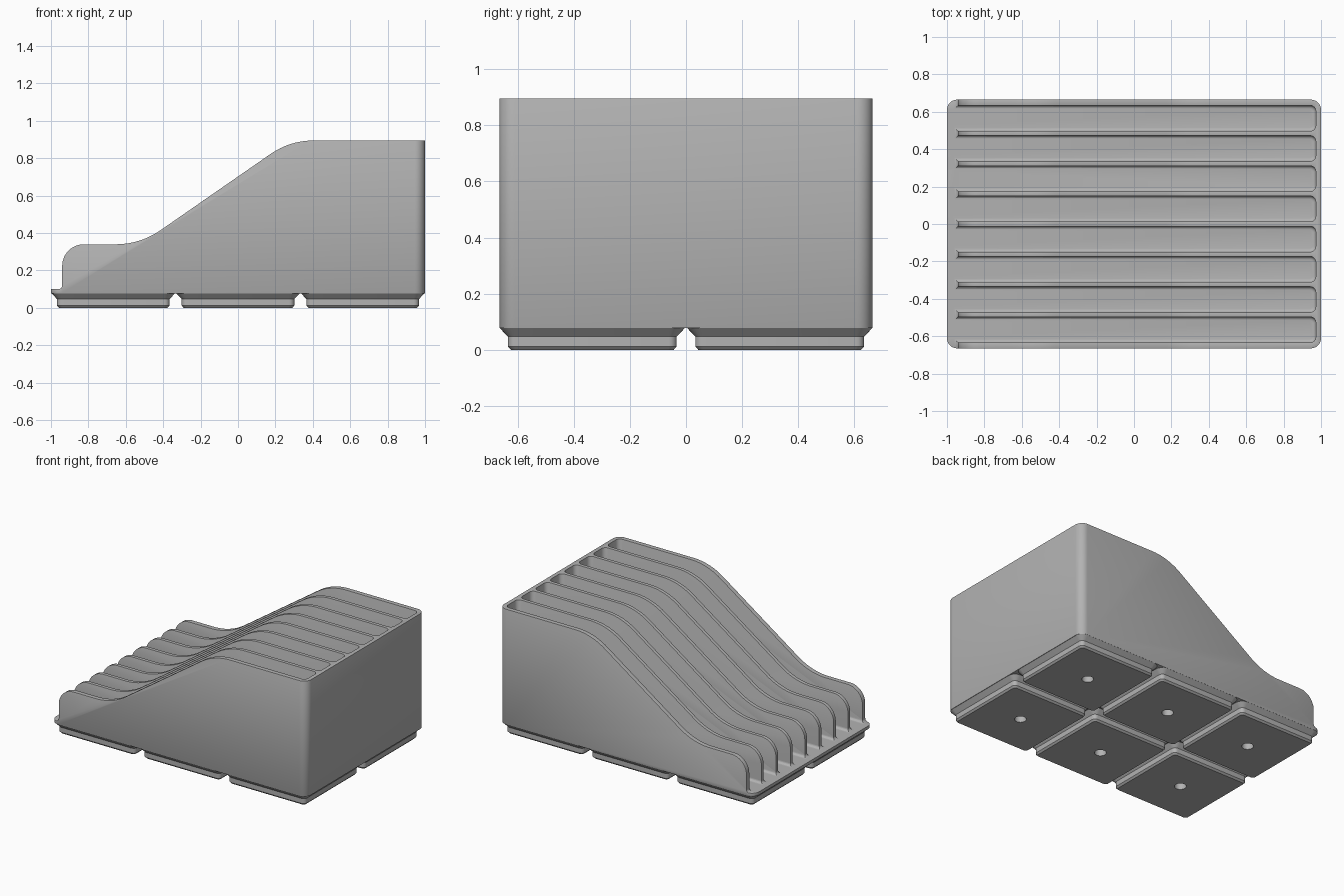
import bpy, bmesh, math
from mathutils import Vector

if "Cube" in bpy.data.objects:
    bpy.data.objects.remove(bpy.data.objects["Cube"])

HX, HY = 1.0, 0.665          # half size of the body in plan
Z_BODY, Z_FLOOR, Z_TOP = 0.078, 0.1, 0.895

grey = bpy.data.materials.new("light_grey")
grey.diffuse_color = (0.45, 0.45, 0.45, 1)
grey.use_nodes = True
grey.node_tree.nodes["Principled BSDF"].inputs["Base Color"].default_value = grey.diffuse_color


def fillet(corners, n=8):
    """Round the corners (x, y, radius) of a closed polygon."""
    out = []
    for i, (x, y, r) in enumerate(corners):
        p = Vector((x, y))
        if r == 0:
            out.append(p)
            continue
        a = (Vector(corners[i - 1][:2]) - p).normalized()
        b = (Vector(corners[(i + 1) % len(corners)][:2]) - p).normalized()
        half = a.angle(b) / 2
        c = p + (a + b).normalized() * r / math.sin(half)
        t = r / math.tan(half)
        u, v = p + a * t - c, p + b * t - c
        w = u.angle(v)
        for k in range(n + 1):
            s = k / n
            out.append(c + (u * math.sin((1 - s) * w) + v * math.sin(s * w)) / math.sin(w))
    return out


def rounded_rect(hx, hy, r, z, n=6, cx=0, cy=0):
    pts = fillet([(hx, hy, r), (-hx, hy, r), (-hx, -hy, r), (hx, -hy, r)], n)
    return [(p.x + cx, p.y + cy, z) for p in pts]


def loft(name, rings):
    """Closed solid through rings of equal point count."""
    bm = bmesh.new()
    loops = [[bm.verts.new(p) for p in ring] for ring in rings]
    m = len(loops[0])
    for a, b in zip(loops, loops[1:]):
        for i in range(m):
            bm.faces.new((a[i], a[(i + 1) % m], b[(i + 1) % m], b[i]))
    bm.faces.new(loops[0][::-1])
    bm.faces.new(loops[-1])
    bmesh.ops.recalc_face_normals(bm, faces=bm.faces)
    me = bpy.data.meshes.new(name)
    bm.to_mesh(me)
    bm.free()
    ob = bpy.data.objects.new(name, me)
    bpy.context.collection.objects.link(ob)
    me.materials.append(grey)
    return ob


def apply_modifiers(ob):
    bpy.context.view_layer.update()
    me = bpy.data.meshes.new_from_object(ob.evaluated_get(bpy.context.evaluated_depsgraph_get()))
    ob.modifiers.clear()
    ob.data = me


def boolean(ob, other, operation):
    mod = ob.modifiers.new("cut", 'BOOLEAN')
    mod.object, mod.operation, mod.solver = other, operation, 'EXACT'
    apply_modifiers(ob)
    bpy.data.objects.remove(other)


def smooth(ob):
    bpy.ops.object.select_all(action='DESELECT')
    ob.select_set(True)
    bpy.context.view_layer.objects.active = ob
    bpy.ops.object.shade_smooth_by_angle(angle=math.radians(32))


# Body: rounded block trimmed by the sloping side profile
profile = fillet([(-1.2, 0, 0), (-1.2, Z_FLOOR, 0), (-0.94, Z_FLOOR, 0.02),
                  (-0.94, 0.34, 0.115), (-0.523, 0.34, 0.42), (0.278, Z_TOP, 0.4),
                  (1.2, Z_TOP, 0), (1.2, 0, 0)], 12)
body = loft("slotted_body", [rounded_rect(HX, HY, 0.055, Z_BODY, 8),
                             rounded_rect(HX, HY, 0.055, 1.0, 8)])
trim = loft("trim", [[(p.x, y, p.y) for p in profile] for y in (-1, 1)])
boolean(body, trim, 'INTERSECT')

# Eight slots, open at the low end, with a rounded foot along each wall
PITCH, HALF, X_END, X_OPEN, F = 0.1615, 0.0685, 0.972, -1.3, 0.018
for i in range(8):
    cy = (i - 3.5) * PITCH
    rings = []
    for k in range(5):
        a = math.radians(90 * k / 4)
        d = F * (1 - math.sin(a))
        rings.append(rounded_rect((X_END - X_OPEN) / 2 - d, HALF - d, 0.03 - d * 0.8,
                                  Z_FLOOR + F * (1 - math.cos(a)), 6, (X_END + X_OPEN) / 2, cy))
    rings.append(rounded_rect((X_END - X_OPEN) / 2, HALF, 0.03, 1.2, 6, (X_END + X_OPEN) / 2, cy))
    boolean(body, loft("slot", rings), 'DIFFERENCE')

# Soft rims on the walls
bev = body.modifiers.new("rim", 'BEVEL')
bev.width, bev.segments, bev.limit_method, bev.angle_limit = 0.006, 2, 'ANGLE', math.radians(60)
apply_modifiers(body)
smooth(body)

# Six feet with stepped sides and a round hole underneath
N = 6
def circle(r, z, cx, cy):
    m = 4 * (N + 1)
    step = 2 * math.pi / m
    return [(cx + r * math.cos((k + 0.5) * step), cy + r * math.sin((k + 0.5) * step), z)
            for k in range(m)]

for ix in (-1, 0, 1):
    for iy in (-1, 1):
        cx, cy = ix * 0.6667, iy * 0.334
        rings = [circle(0.038, 0.055, cx, cy), circle(0.038, 0, cx, cy)]
        for h, r, z in ((0.290, 0.02, 0), (0.301, 0.028, 0.012),
                        (0.301, 0.028, 0.047), (0.331, 0.055, Z_BODY + 0.001)):
            rings.append(rounded_rect(h, h, r, z, N, cx, cy))
        smooth(loft(f"foot_{ix + 2}_{'front' if iy < 0 else 'back'}", rings))
